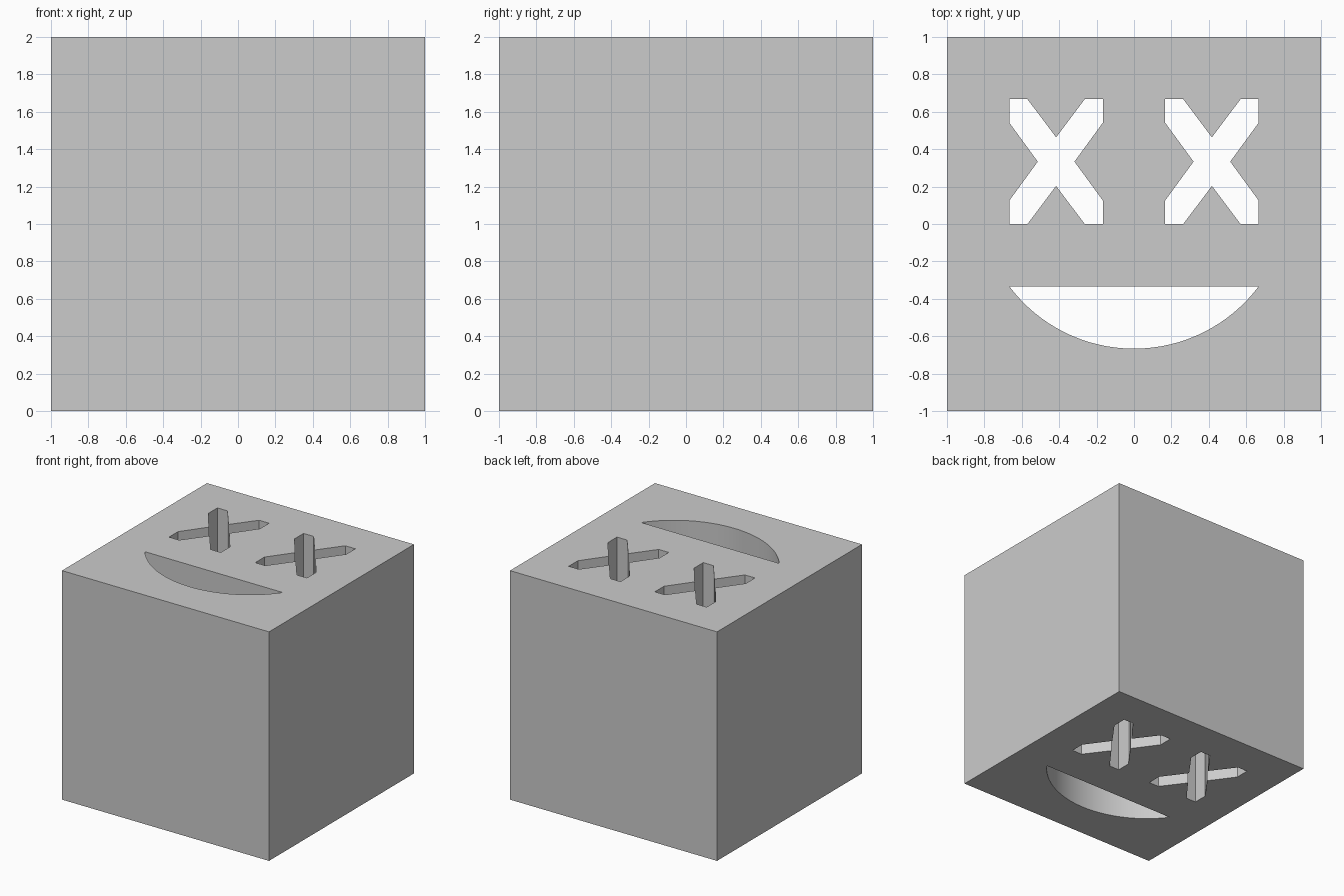
import bpy, bmesh, math

if "Cube" in bpy.data.objects:
    bpy.data.objects.remove(bpy.data.objects["Cube"])

# Flat profile: square outline with two cross-shaped eyes and a mouth as holes
profile = bpy.data.curves.new("face_profile", 'CURVE')
profile.dimensions = '2D'
profile.fill_mode = 'BOTH'
profile.extrude = 1.0


def add_loop(points):
    spline = profile.splines.new('POLY')
    spline.points.add(len(points) - 1)
    for p, (x, y) in zip(spline.points, points):
        p.co = (x, y, 0, 1)
    spline.use_cyclic_u = True


def cross(cx, cy):
    # One quarter of the cross, mirrored around the centre
    q = [(0, 0.13), (0.153, 0.3335), (0.25, 0.3335), (0.25, 0.208), (0.098, 0)]
    right = q + [(x, -y) for x, y in reversed(q[:-1])]
    left = [(-x, y) for x, y in reversed(right[1:-1])]
    return [(cx + x, cy + y) for x, y in right + left]


def mouth(radius, cy, half_angle, steps=32):
    angles = [half_angle * (2 * i / steps - 1) for i in range(steps + 1)]
    return [(radius * math.sin(a), cy - radius * math.cos(a)) for a in angles]


add_loop([(-1, -1), (1, -1), (1, 1), (-1, 1)])
for side in (-1, 1):
    add_loop(cross(side * 0.4165, 0.3335))
add_loop(mouth(0.8333, 0.1667, math.asin(0.8)))

# Extruded block, converted to a welded mesh
helper = bpy.data.objects.new("profile_helper", profile)
bpy.context.collection.objects.link(helper)
deps = bpy.context.evaluated_depsgraph_get()
mesh = bpy.data.meshes.new_from_object(helper.evaluated_get(deps))
bpy.data.objects.remove(helper)

bm = bmesh.new()
bm.from_mesh(mesh)
bmesh.ops.remove_doubles(bm, verts=bm.verts, dist=0.0005)
bmesh.ops.translate(bm, verts=bm.verts, vec=(0, 0, 1))
bmesh.ops.recalc_face_normals(bm, faces=bm.faces)
bm.to_mesh(mesh)
bm.free()

block = bpy.data.objects.new("face_block", mesh)
bpy.context.collection.objects.link(block)
bpy.context.view_layer.objects.active = block
block.select_set(True)
bpy.ops.object.shade_smooth_by_angle(angle=math.radians(30))
